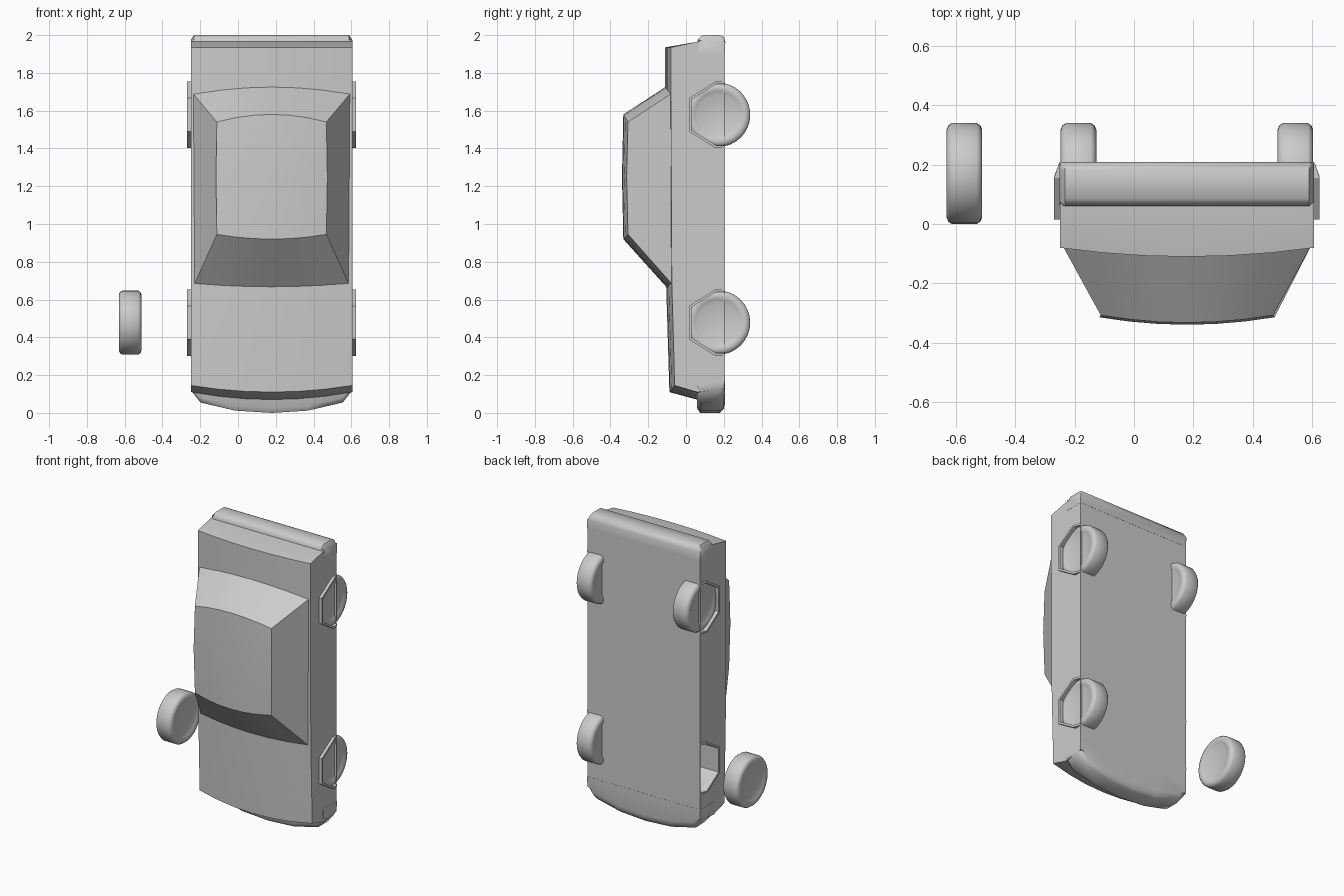
import bpy, bmesh, math
from mathutils import Vector, Matrix

cube = bpy.data.objects.get("Cube")
if cube:
    bpy.data.objects.remove(cube, do_unlink=True)

CX = 0.178          # centre of the car across x
HW = 0.427          # half width of the car
FLOOR = 0.205       # underside plane
AXLES = (0.478, 1.578)
COLS = (-1, -0.66, -0.33, 0, 0.33, 0.66, 1)

grey = bpy.data.materials.new("plain grey")
grey.use_nodes = True
grey.diffuse_color = (0.6, 0.6, 0.6, 1)
bsdf = next(n for n in grey.node_tree.nodes if n.type == "BSDF_PRINCIPLED")
bsdf.inputs["Base Color"].default_value = grey.diffuse_color


def finish(bm, name, x=CX, angle=35):
    """Turn a bmesh into a shaded object placed at x."""
    bmesh.ops.recalc_face_normals(bm, faces=bm.faces)
    mesh = bpy.data.meshes.new(name)
    bm.to_mesh(mesh)
    bm.free()
    mesh.materials.append(grey)
    ob = bpy.data.objects.new(name, mesh)
    ob.location.x = x
    bpy.context.collection.objects.link(ob)
    smooth(ob, angle)
    return ob


def smooth(ob, angle):
    bpy.ops.object.select_all(action="DESELECT")
    ob.select_set(True)
    bpy.context.view_layer.objects.active = ob
    bpy.ops.object.shade_smooth_by_angle(angle=math.radians(angle))


def loft(columns):
    """Closed skin over equal loops of points, capped at both ends."""
    bm = bmesh.new()
    rings = [[bm.verts.new(p) for p in col] for col in columns]
    n = len(rings[0])
    for a, b in zip(rings, rings[1:]):
        for i in range(n):
            j = (i + 1) % n
            bm.faces.new((a[i], a[j], b[j], b[i]))
    bm.faces.new(rings[0])
    bm.faces.new(rings[-1])
    return bm


def crowned(rows):
    """Rows of half width, edge y, edge z, crown in y, crown in z."""
    return loft([[(u * hw, y + cy * (1 - u * u), z + cz * (1 - u * u))
                  for hw, y, z, cy, cz in rows] for u in COLS])


# Lower body with hood, deck, nose, tail and flat floor
body = finish(crowned([
    (HW, FLOOR, 0.13, 0, -0.04),
    (HW, 0.06, 0.11, 0, -0.04),
    (HW, -0.06, 0.145, -0.028, -0.035),
    (HW, -0.075, 0.69, -0.03, -0.015),
    (HW, -0.08, 1.69, -0.03, 0.035),
    (HW, -0.08, 1.935, -0.03, 0),
    (HW, 0.06, 1.965, 0, 0),
    (HW, FLOOR, 1.965, 0, 0)]), "body")

# Cabin with sloping glass and tapered sides
finish(crowned([
    (0.412, -0.068, 0.675, -0.03, -0.015),
    (0.29, -0.307, 0.945, -0.025, -0.025),
    (0.295, -0.314, 1.25, -0.025, 0),
    (0.29, -0.307, 1.54, -0.025, 0.04),
    (0.42, -0.07, 1.695, -0.032, 0.035)]), "cabin")

# Front bumper, bowed outward and rounded at the lower edge
bow = {-1: 0.12, -0.88: 0.055, -0.45: 0.012, 0: 0, 0.45: 0.012, 0.88: 0.055, 1: 0.12}
finish(loft([[(u * (HW + 0.001), y, z) for y, z in (
    (0.06, 0.2), (0.058, f + 0.025), (0.075, f), (0.18, f),
    (0.2, f + 0.02), (FLOOR + 0.001, f + 0.05), (FLOOR + 0.001, 0.2))]
    for u, f in bow.items()]), "front_bumper", angle=50)

# Rear bumper with clipped ends
clip = {-1: 0.03, -0.96: 0, 0.96: 0, 1: 0.03}
finish(loft([[(u * (HW + 0.001), y, z) for y, z in (
    (0.06, 1.9), (0.06 + c / 2, 1.975), (0.085 + c / 2, 2 - c), (0.18, 2 - c),
    (0.2, 1.99 - c), (FLOOR + 0.003, 1.965), (FLOOR + 0.001, 1.9))]
    for u, c in clip.items()]), "rear_bumper", angle=50)


def arch_outline(zc, s=1.0):
    """Half hexagon of (y, z) open towards the floor."""
    half = [(0.0, 0.176), (0.05, 0.176), (0.19, 0.088)]
    pts = half + [(d, -h) for d, h in reversed(half)]
    return [(FLOOR - d * s, zc + h * s) for d, h in pts]


# Wheel wells and raised arch lips
cutters = []
for end, zc in zip(("front", "rear"), AXLES):
    for label, s in (("right", -1), ("left", 1)):
        inner = arch_outline(zc, 0.92)
        well = [(min(y, FLOOR - 0.004), z) for y, z in inner]
        cut = finish(loft([[(s * x, y, z) for y, z in well] for x in (0.28, 0.5)]),
                     f"{end}_{label}_well_cutter")
        cut.hide_render = True
        cutters.append(cut)

        columns = []
        for i, (a, b) in enumerate(zip(arch_outline(zc), inner)):
            lip = HW + (0.003 if i in (0, 5) else 0.02)
            columns.append([(s * 0.41, *a), (s * lip, *a), (s * lip, *b), (s * 0.41, *b)])
        finish(loft(columns), f"{end}_{label}_arch", angle=20)

for cut in cutters:
    mod = body.modifiers.new("well", "BOOLEAN")
    mod.operation = "DIFFERENCE"
    mod.solver = "EXACT"
    mod.object = cut
    bpy.context.view_layer.objects.active = body
    bpy.ops.object.modifier_apply(modifier=mod.name)
    cut.hide_set(True)
smooth(body, 35)


def wheel(name, x, z):
    """Rounded tyre with a shallow dished hub on both faces."""
    half = [(0.05, 0), (0.05, 0.11), (0.055, 0.122), (0.06, 0.135),
            (0.06, 0.148), (0.054, 0.162), (0.042, 0.17)]
    profile = half + [(-w, r) for w, r in reversed(half)]
    bm = bmesh.new()
    verts = [bm.verts.new((w, r, 0)) for w, r in profile]
    edges = [bm.edges.new(pair) for pair in zip(verts, verts[1:])]
    bmesh.ops.spin(bm, geom=verts + edges, cent=(0, 0, 0), axis=(1, 0, 0),
                   angle=math.tau, steps=32, use_duplicate=False)
    bmesh.ops.remove_doubles(bm, verts=bm.verts, dist=0.0005)
    bmesh.ops.translate(bm, verts=bm.verts, vec=(0, 0.17, z))
    finish(bm, name, x, 50)


# Three fitted wheels and one standing loose beside the car
wheel("front_left_wheel", CX + 0.365, AXLES[0])
wheel("rear_left_wheel", CX + 0.365, AXLES[1])
wheel("rear_right_wheel", CX - 0.365, AXLES[1])
wheel("loose_wheel", -0.571, AXLES[0])
